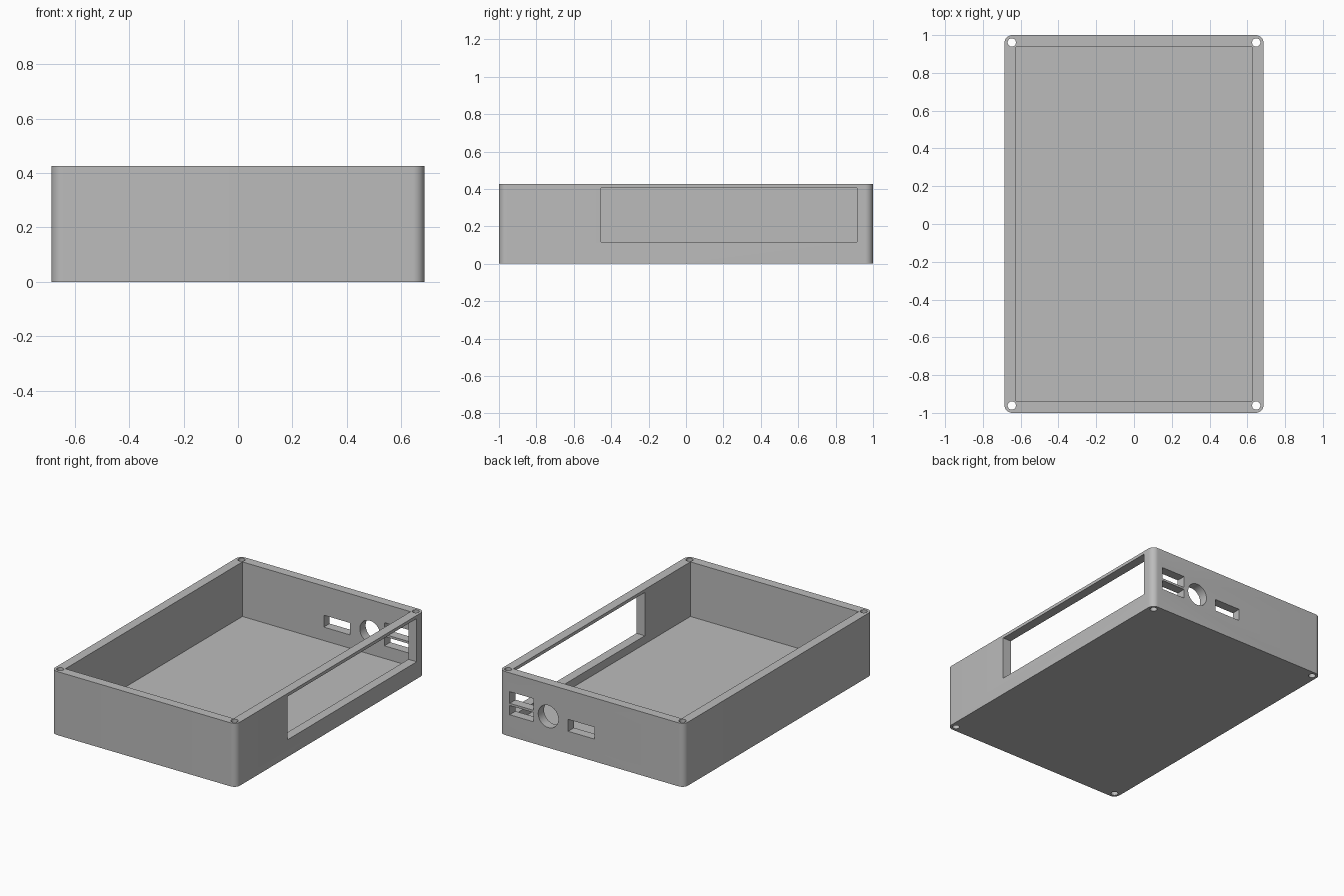
import bpy, math

if "Cube" in bpy.data.objects:
    bpy.data.objects.remove(bpy.data.objects["Cube"], do_unlink=True)

# Overall sizes
HX, HY, HEIGHT = 0.686, 1.0, 0.426
WALL, FLOOR, CORNER = 0.062, 0.06, 0.042
SCREW_INSET, SCREW_RADIUS = 0.039, 0.022

grey = bpy.data.materials.new("plain grey")
grey.use_nodes = True
colour = (0.5, 0.5, 0.5, 1)
grey.diffuse_color = colour
grey.node_tree.nodes["Principled BSDF"].inputs["Base Color"].default_value = colour


def box(name, x, y, z):
    """Block spanning the given (low, high) ranges."""
    spans = (x, y, z)
    bpy.ops.mesh.primitive_cube_add(size=1, location=[(a + b) / 2 for a, b in spans])
    ob = bpy.context.object
    ob.name = name
    ob.scale = [b - a for a, b in spans]
    bpy.ops.object.transform_apply(location=True, rotation=False, scale=True)
    return ob


def rod(name, radius, depth, location, rotation=(0, 0, 0)):
    bpy.ops.mesh.primitive_cylinder_add(vertices=32, radius=radius, depth=depth,
                                        location=location, rotation=rotation)
    bpy.context.object.name = name
    return bpy.context.object


# Case body with rounded upright corners
case = box("enclosure_case", (-HX, HX), (-HY, HY), (0, HEIGHT))
weights = case.data.attributes.new("bevel_weight_edge", "FLOAT", "EDGE")
for edge in case.data.edges:
    a, b = (case.data.vertices[i].co for i in edge.vertices)
    weights.data[edge.index].value = float(abs(a.z - b.z) > 0.1)
bevel = case.modifiers.new("rounded corners", "BEVEL")
bevel.limit_method = "WEIGHT"
bevel.width = CORNER
bevel.segments = 10

# Open-topped cavity, side window and rear sockets
back = (HY - WALL - 0.03, HY + 0.05)
cutters = [
    box("cavity", (WALL - HX, HX - WALL), (WALL - HY, HY - WALL), (FLOOR, HEIGHT + 0.1)),
    box("side_window", (HX - WALL - 0.03, HX + 0.05), (-0.455, 0.915), (0.115, 0.405)),
    box("upper_port", (0.43, 0.608), back, (0.222, 0.3)),
    box("lower_port", (0.43, 0.608), back, (0.145, 0.207)),
    box("wide_port", (-0.02, 0.175), back, (0.15, 0.23)),
    rod("round_port", 0.075, 0.16, (0.322, HY - 0.03, 0.21), (math.pi / 2, 0, 0)),
]

# Screw holes through all four corners
for sx in (-1, 1):
    for sy in (-1, 1):
        spot = (sx * (HX - SCREW_INSET), sy * (HY - SCREW_INSET), HEIGHT / 2)
        cutters.append(rod("screw_hole", SCREW_RADIUS, HEIGHT + 0.2, spot))

for cutter in cutters:
    cut = case.modifiers.new(cutter.name, "BOOLEAN")
    cut.object = cutter
    cut.operation = "DIFFERENCE"
    cut.solver = "EXACT"

# Bake the cuts and discard the cutters
bpy.ops.object.select_all(action="DESELECT")
case.select_set(True)
bpy.context.view_layer.objects.active = case
for name in [m.name for m in case.modifiers]:
    bpy.ops.object.modifier_apply(modifier=name)
for cutter in cutters:
    bpy.data.objects.remove(cutter, do_unlink=True)

case.data.materials.clear()
case.data.materials.append(grey)
bpy.ops.object.shade_smooth_by_angle(angle=math.radians(30))
